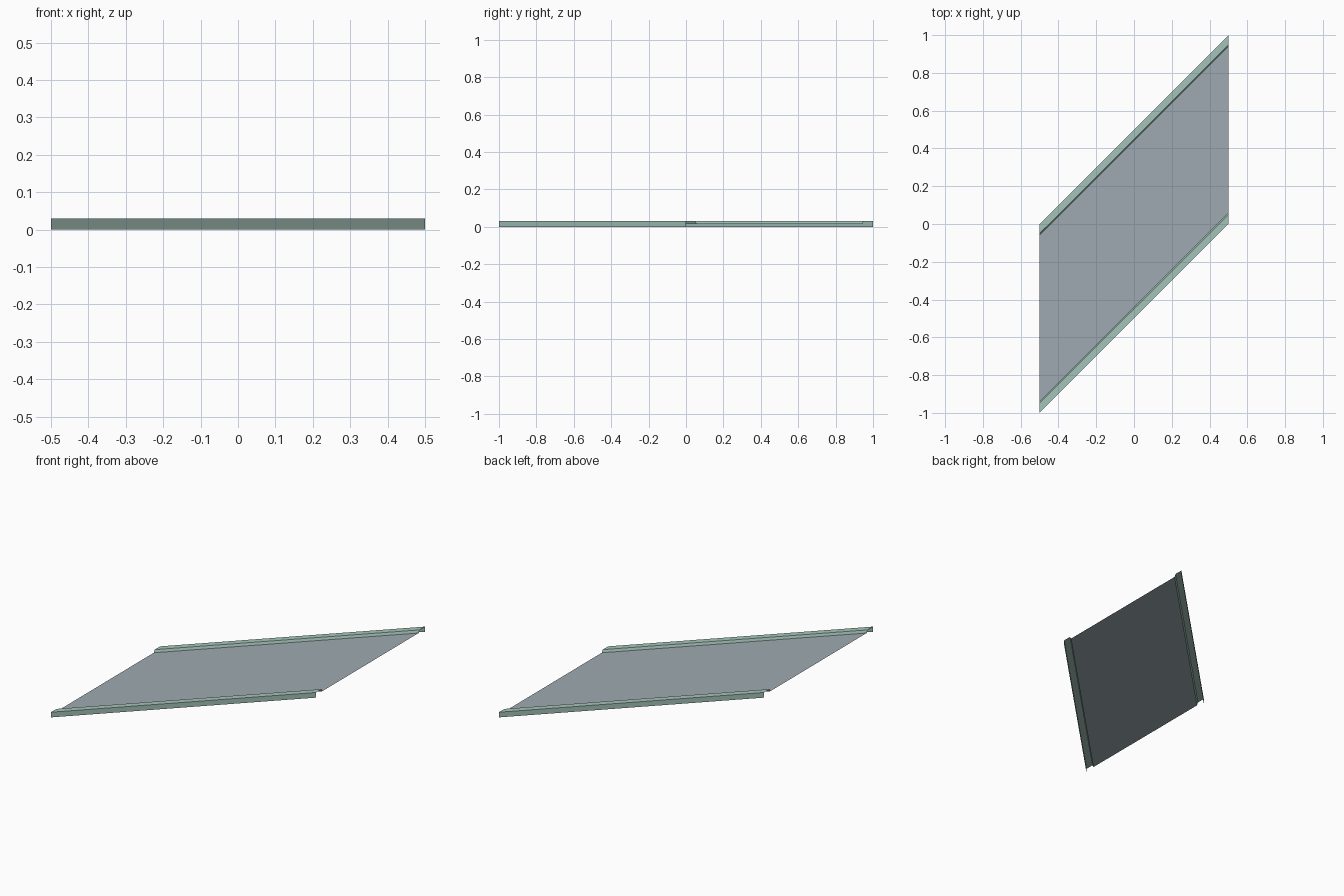
import bpy, bmesh

if "Cube" in bpy.data.objects:
    bpy.data.objects.remove(bpy.data.objects["Cube"])


def srgb(r, g, b):
    f = lambda c: c / 12.92 if c <= 0.04045 else ((c + 0.055) / 1.055) ** 2.4
    return (f(r / 255), f(g / 255), f(b / 255), 1)


def material(name, colour):
    m = bpy.data.materials.new(name)
    m.diffuse_color = colour
    m.use_nodes = True
    m.node_tree.nodes["Principled BSDF"].inputs["Base Color"].default_value = m.diffuse_color
    return m


curb_green = material("pale_green", srgb(165, 196, 185))
road_grey = material("blue_grey", srgb(158, 170, 177))


def sheared_strip(name, profile, mat):
    """Sweep an open (y, z) profile along the diagonal y = x."""
    bm = bmesh.new()
    rows = [[bm.verts.new((x, y + x, z)) for y, z in profile] for x in (-0.5, 0.5)]
    for i in range(len(profile) - 1):
        bm.faces.new((rows[0][i], rows[1][i], rows[1][i + 1], rows[0][i + 1]))
    me = bpy.data.meshes.new(name)
    bm.to_mesh(me)
    bm.free()
    me.materials.append(mat)
    ob = bpy.data.objects.new(name, me)
    bpy.context.collection.objects.link(ob)
    return ob


# sunken road surface
sheared_strip("road_surface", [(-0.442, 0.015), (0.442, 0.015)], road_grey)

# raised curbs: outer skirt, flat top, short inner drop, open underneath
curb = [(-0.5, 0), (-0.5, 0.03), (-0.45, 0.03), (-0.442, 0.015)]
sheared_strip("front_curb", curb, curb_green)
sheared_strip("back_curb", [(-y, z) for y, z in reversed(curb)], curb_green)
